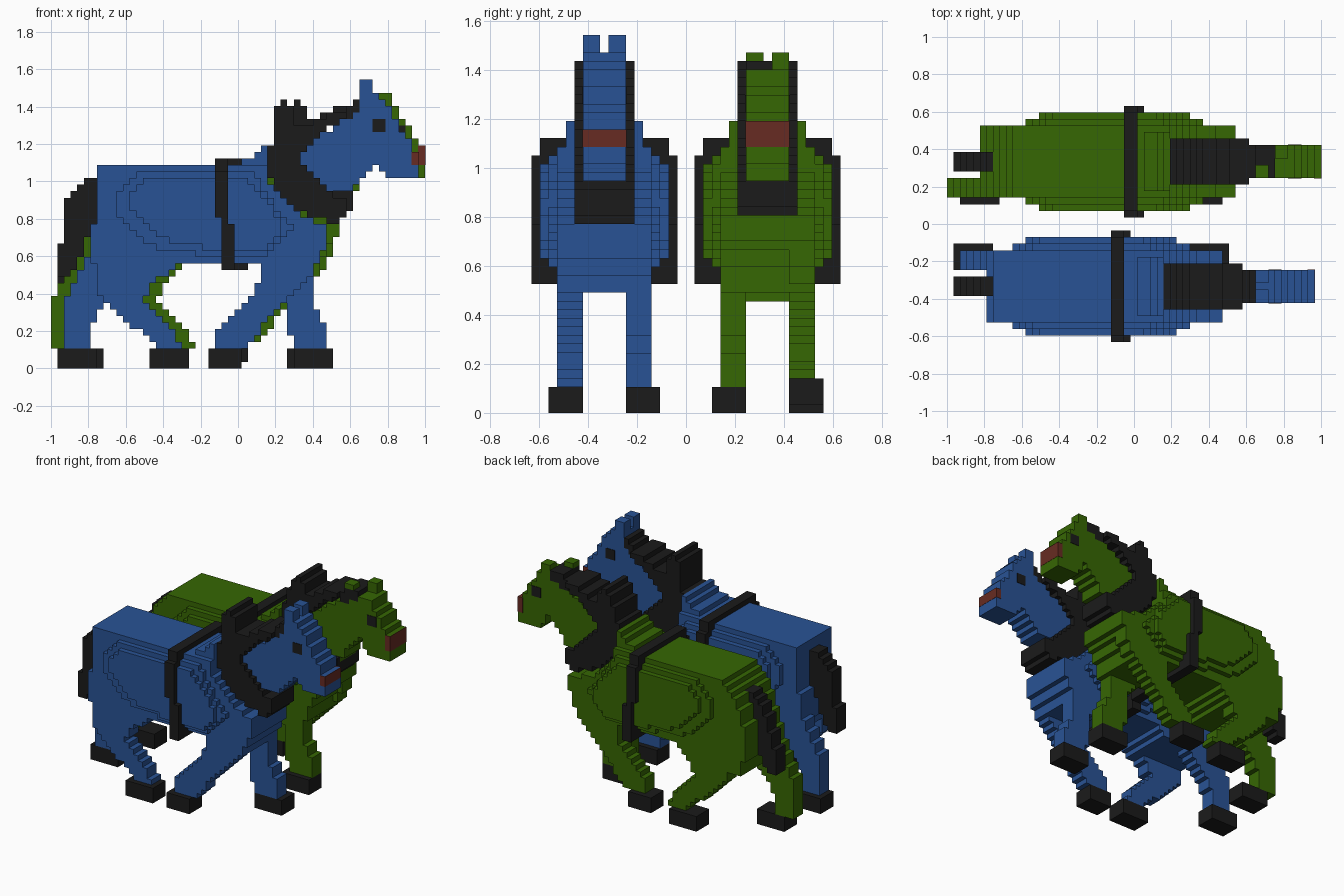
import bpy, bmesh

if "Cube" in bpy.data.objects:
    bpy.data.objects.remove(bpy.data.objects["Cube"], do_unlink=True)

CELL = 2 / 57      # block size
MID = 28.5         # half the length, in blocks
LANE = 9.5         # distance of each horse from the centre line, in blocks


def material(name, colour):
    mat = bpy.data.materials.new(name)
    mat.use_nodes = True
    mat.diffuse_color = (*colour, 1)
    mat.node_tree.nodes["Principled BSDF"].inputs["Base Color"].default_value = (*colour, 1)
    return mat


BLUE = material("blue_coat", (.022, .086, .3))
GREEN = material("green_coat", (.037, .135, .001))
BLACK = material("black_harness", (.011, .011, .011))
BROWN = material("brown_muzzle", (.135, .024, .016))


def rect(x0, z0, x1, z1):
    return [(x0, z0), (x1, z0), (x1, z1), (x0, z1)]


def row_runs(points, level):
    """Block runs of an outline on one level."""
    cuts = []
    for (xa, za), (xb, zb) in zip(points, points[1:] + points[:1]):
        if (za <= level) != (zb <= level):
            cuts.append(xa + (level - za) / (zb - za) * (xb - xa))
    cuts.sort()
    runs = [(int(a + .5), int(b + .5)) for a, b in zip(cuts[::2], cuts[1::2])]
    return [r for r in runs if r[1] > r[0]]


def block_box(bm, x0, x1, y0, y1, z0, z1):
    corners = [bm.verts.new(((x - MID) * CELL, y * CELL, z * CELL))
               for x in (x0, x1) for y in (y0, y1) for z in (z0, z1)]
    for ids in ("0132", "4675", "0451", "2376", "0264", "1573"):
        bm.faces.new([corners[int(i)] for i in ids])


def slab(name, points, y0, y1, mat, grow=0):
    """Step an outline into blocks and give it depth."""
    bm = bmesh.new()
    low = int(min(p[1] for p in points))
    high = int(max(p[1] for p in points)) + 1
    start, current = low, []
    for k in range(low, high + 1):
        runs = row_runs(points, k + .5)
        if runs != current:
            for a, b in current:
                block_box(bm, a - grow, b + grow, y0, y1, start, k)
            start, current = k, runs
    bmesh.ops.recalc_face_normals(bm, faces=bm.faces)
    mesh = bpy.data.meshes.new(name)
    bm.to_mesh(mesh)
    bm.free()
    mesh.materials.append(mat)
    bpy.context.collection.objects.link(bpy.data.objects.new(name, mesh))


# Outlines in blocks, seen from the side, shared by both horses
withers = [(29, 30), (29, 32), (31, 32), (31, 33), (32, 33), (32, 34), (33, 34), (33, 30)]
flank = [(14, 30), (10, 27), (10, 23), (12, 21), (16, 18.5), (25, 17), (32, 17),
         (36, 20), (36.5, 21.5), (34, 25), (32, 28), (31, 30)]
barrel = [(15, 29), (12, 27), (12, 24), (15, 21), (18, 19.5), (26, 18), (33, 18),
          (35, 21), (34, 24), (31, 27), (30, 29)]
hind_back = [(7, 21), (4.5, 15), (2, 10), (2, 3), (6, 3), (6, 6), (8, 10), (13, 14), (13, 21)]
hind_forward = [(7, 21), (19, 18), (18.5, 16), (16, 14), (15, 12), (14, 10.5), (15, 9), (18, 6.5),
                (20, 3), (16, 3), (13, 6), (9, 9.5), (7, 12)]
fore_straight = [(41, 18), (40, 14), (40, 10), (41, 8), (42, 6), (42, 3),
                 (37, 3), (36, 7), (36, 11), (33, 14), (33, 18)]
fore_back = [(32, 18), (32, 14.5), (31, 12), (29, 10), (27, 8), (25, 6), (25, 3), (29, 3),
             (32, 6), (34, 9), (36, 11), (40, 14), (41, 18)]
peak = [(34, 30), (34, 40), (35, 40), (35, 41), (36, 41), (36, 40), (37, 40), (37, 30)]
collar = [(34, 37), (38, 37), (41, 38), (43, 39), (45, 39), (45, 38), (43, 37), (40, 35), (38, 33),
          (38.5, 31), (41, 28), (43, 26.5), (45, 26.5), (45, 23.5), (43, 22), (40, 23),
          (36, 25), (34, 28), (33, 29), (33, 34), (34, 35)]
girth = [(25, 30), (27, 30), (27, 22), (28, 21), (28, 15), (26, 15), (26, 22), (25, 24)]

# Outlines that differ: the first horse holds its head high, the second leans forward
blue_shapes = {
    "trunk": [(7, 31), (33, 31), (33, 28), (35, 26), (38, 23.5), (41, 22), (42, 22), (42, 19),
              (41, 18), (40, 15), (40, 14), (32, 14), (32, 16), (19, 16), (17, 14), (7, 14),
              (6, 18), (6, 21), (7, 23)],
    "tail": [(7, 29), (5, 29), (4, 28), (2, 26), (2, 20), (1, 18), (1, 14), (3, 14), (3, 15),
             (4, 16), (6, 21), (7, 24)],
    "mane": [(45, 38), (45, 40), (46, 40), (46, 41), (47, 41), (47, 40)],
    "head": [(47, 40), (47, 42), (49, 42), (50, 41), (52, 39), (53, 37), (54, 35.5), (55, 34),
             (56, 31), (56, 29), (51, 29), (51, 30), (49, 31), (47, 28.5), (45, 27), (37, 27),
             (37, 33), (42, 36), (45, 38)],
    "inner_ear": rect(47, 42, 49, 44),
    "outer_ear": rect(47, 42, 49, 44),
    "muzzle": rect(55, 31, 56, 33),
}
green_shapes = {
    "trunk": [(10, 31), (34, 31), (34, 28), (36, 26), (39, 24), (42, 23), (44, 23), (44, 21),
              (42, 19), (41, 16), (41, 14), (33, 14), (33, 16), (20, 16), (18, 13), (6, 13),
              (5, 18), (5, 22), (6, 25), (7, 27), (8, 29)],
    "tail": [(9, 28), (6, 28), (5, 27), (3, 23), (2, 20), (1, 17), (1, 13), (3, 13),
             (5, 17), (7, 22), (9, 25)],
    "mane": [(46, 38), (46, 40), (47, 41), (49, 41), (50, 40), (50, 39)],
    "head": [(46, 38), (50, 39), (50, 40), (52, 40), (53, 39), (54, 37), (55, 36), (56, 34),
             (57, 34), (57, 29), (52, 29), (51, 31), (50, 32), (47, 28), (45, 26), (38, 26),
             (38, 33), (44, 37)],
    "inner_ear": rect(47, 41, 49, 42),
    "outer_ear": rect(50, 40, 52, 42),
    "muzzle": rect(56, 31, 57, 34),
}

# name, outline, near and far depth (outward is plus), black or coat, shift of the second horse
parts = [
    ("withers", withers, -4.5, 4.5, False, (1, 0)),
    ("flank", flank, -6.5, 6.5, False, (2, 0)),
    ("barrel", barrel, -7.5, 7.5, False, (2, 0)),
    ("inner_hind_leg", hind_back, -5.5, -2.5, False, (-2, 0)),
    ("outer_hind_leg", hind_forward, 2.5, 5.5, False, (2, 0)),
    ("inner_front_leg", fore_straight, -5.5, -2.5, False, (0, 0)),
    ("outer_front_leg", fore_back, 2.5, 5.5, False, (2, 1)),
    ("inner_hind_hoof", rect(1, 0, 7, 3), -6.5, -2.5, True, (1, 0)),
    ("outer_hind_hoof", rect(15, 0, 21, 3), 2.5, 6.5, True, (0, 0)),
    ("inner_front_hoof", rect(37, 0, 43, 3), -6.5, -2.5, True, (-1, 0)),
    ("outer_front_hoof", rect(24, 0, 29, 3), 2.5, 6.5, True, (1, 1)),
    ("collar", collar, -3.5, 3.5, True, (1, 1)),
    ("collar_peak", peak, -3.5, 3.5, True, (2, 0)),
    ("girth_strap", girth, -8.5, 8.5, True, (2, 0)),
    ("girth_strap_top", rect(25, 30, 27, 32), -7.5, 7.5, True, (2, 0)),
    ("eyes", rect(49, 36, 51, 38), -2.6, 2.6, True, (3, -1)),
]

for label, side, coat, shapes in (("right_horse_", -1, BLUE, blue_shapes),
                                  ("left_horse_", 1, GREEN, green_shapes)):
    def add(name, points, near, far, mat, grow=0):
        y0, y1 = sorted((side * (LANE + near), side * (LANE + far)))
        slab(label + name, points, y0, y1, mat, grow)

    for name, points, near, far, black, (dx, dz) in parts:
        if side > 0:
            points = [(x + dx, z + dz) for x, z in points]
        add(name, points, near, far, BLACK if black else coat)

    add("trunk", shapes["trunk"], -5.5, 5.5, coat)
    add("tail", shapes["tail"], -1.5, 1.5, BLACK)
    add("mane", shapes["mane"], -2.5, 2.5, BLACK)
    add("head", shapes["head"], -2.5, 2.5, coat)
    add("inner_ear", shapes["inner_ear"], -2.5, -.5, coat)
    add("outer_ear", shapes["outer_ear"], .5, 2.5, coat)
    # Nose band, a hair proud of the head
    add("muzzle", shapes["muzzle"], -2.55, 2.55, BROWN, .05)
